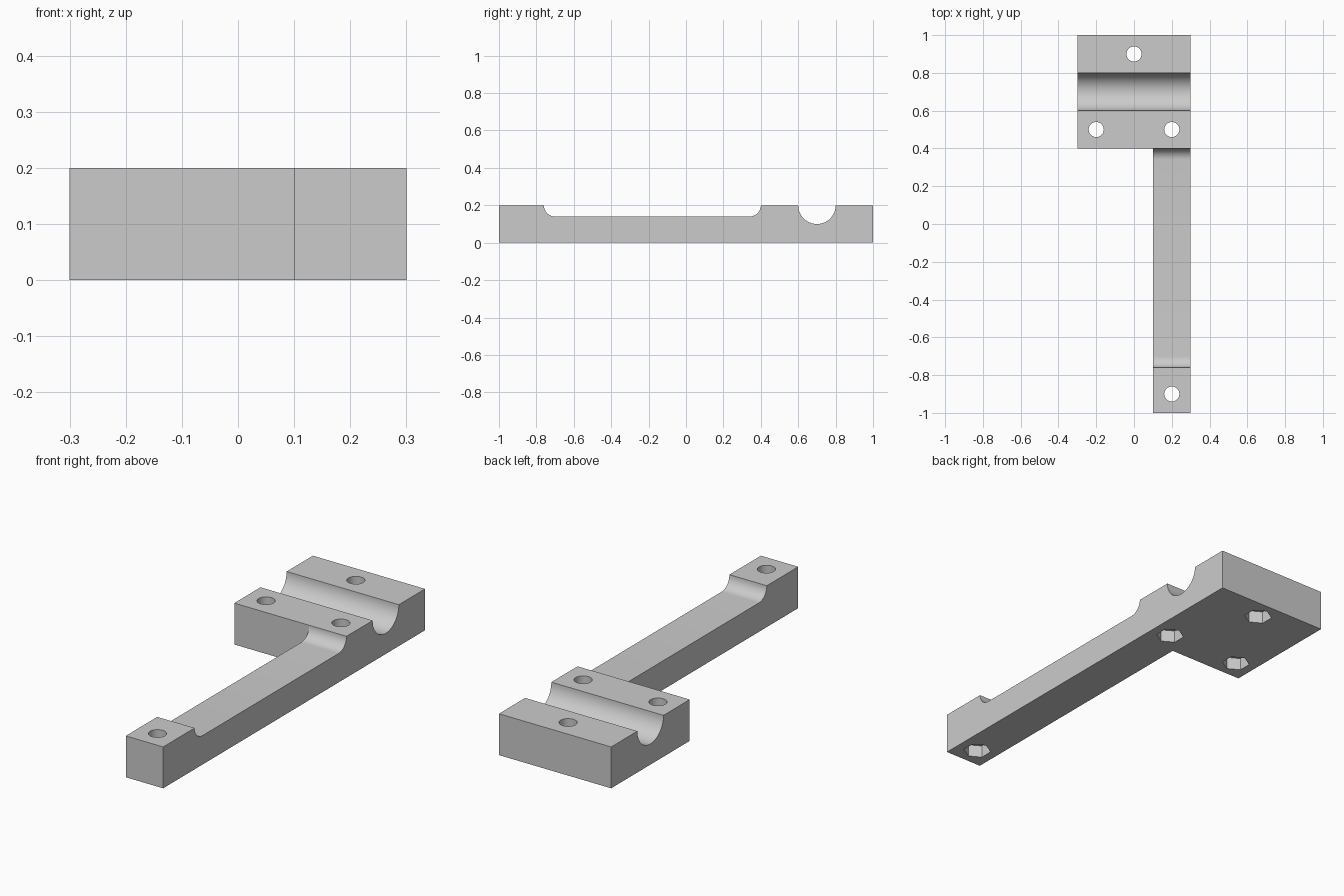
import bpy, bmesh, math

if "Cube" in bpy.data.objects:
    bpy.data.objects.remove(bpy.data.objects["Cube"])

grey = bpy.data.materials.new("plain grey")
grey.diffuse_color = (0.6, 0.6, 0.6, 1)
grey.use_nodes = True
grey.node_tree.nodes["Principled BSDF"].inputs["Base Color"].default_value = grey.diffuse_color


def arc(cy, cz, r, a0, a1, n):
    """Points of an arc in the side (y, z) plane, angles in degrees."""
    return [(cy + r * math.cos(math.radians(a0 + (a1 - a0) * i / n)),
             cz + r * math.sin(math.radians(a0 + (a1 - a0) * i / n)))
            for i in range(n + 1)]


def extrude_profile(name, profile, x0, x1):
    bm = bmesh.new()
    face = bm.faces.new([bm.verts.new((x0, y, z)) for y, z in profile])
    ext = bmesh.ops.extrude_face_region(bm, geom=[face])
    bmesh.ops.translate(bm, vec=(x1 - x0, 0, 0),
                        verts=[v for v in ext["geom"] if isinstance(v, bmesh.types.BMVert)])
    bmesh.ops.recalc_face_normals(bm, faces=bm.faces)
    mesh = bpy.data.meshes.new(name)
    bm.to_mesh(mesh)
    bm.free()
    obj = bpy.data.objects.new(name, mesh)
    bpy.context.collection.objects.link(obj)
    return obj


def cut(target, cutter):
    """Subtract the cutter and throw it away."""
    mod = target.modifiers.new("cut", 'BOOLEAN')
    mod.operation, mod.solver, mod.object = 'DIFFERENCE', 'EXACT', cutter
    bpy.context.view_layer.objects.active = target
    bpy.ops.object.modifier_apply(modifier=mod.name)
    bpy.data.objects.remove(cutter)


def prism(sides, r, x, y, z0, z1, turn=0):
    bpy.ops.mesh.primitive_cylinder_add(vertices=sides, radius=r, depth=z1 - z0,
                                        location=(x, y, (z0 + z1) / 2), rotation=(0, 0, turn))
    return bpy.context.object


# Side outline: end pad, filleted arm recess, clamp block with round groove
profile = [(-1, 0), (-1, 0.2)]
profile += arc(-0.70, 0.2, 0.06, 180, 270, 12)
profile += arc(0.34, 0.2, 0.06, 270, 360, 12)
profile += arc(0.7, 0.2, 0.1, 180, 360, 32)
profile += [(1, 0.2), (1, 0)]
bracket = extrude_profile("clamp_bracket", profile, -0.3, 0.3)
bracket.data.materials.append(grey)

# Remove the area beside the arm
cut(bracket, extrude_profile("side_cutter", [(-1.2, -0.1), (0.4, -0.1), (0.4, 0.3), (-1.2, 0.3)],
                             -0.5, 0.1))

# Bolt holes with hexagonal nut pockets underneath
for x, y in [(0, 0.9), (-0.2, 0.5), (0.2, 0.5), (0.2, -0.9)]:
    cut(bracket, prism(32, 0.04, x, y, -0.1, 0.3))
    cut(bracket, prism(6, 0.064, x, y, -0.1, 0.06))

# Smooth the round surfaces, keep edges sharp
bpy.ops.object.select_all(action='DESELECT')
bracket.select_set(True)
bpy.context.view_layer.objects.active = bracket
bpy.ops.object.shade_smooth_by_angle(angle=math.radians(30))
